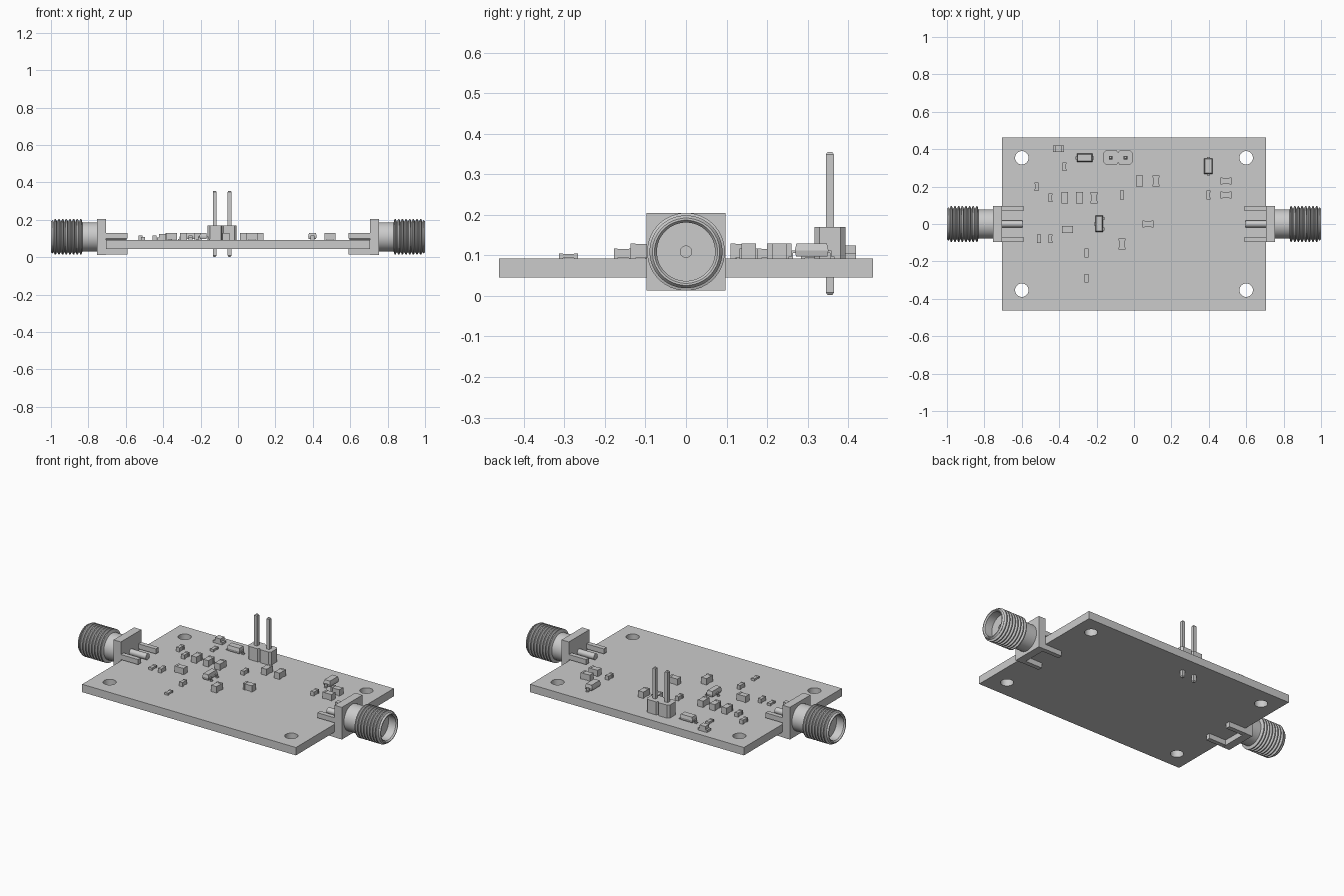
import bpy, bmesh, math
from mathutils import Matrix, Vector

old = bpy.data.objects.get("Cube")
if old:
    bpy.data.objects.remove(old, do_unlink=True)

grey = bpy.data.materials.new("plain_grey")
grey.use_nodes = True
grey.diffuse_color = (0.6, 0.6, 0.6, 1)
grey.node_tree.nodes["Principled BSDF"].inputs["Base Color"].default_value = (0.6, 0.6, 0.6, 1)

TOP, BOTTOM = 0.092, 0.045      # board surfaces
AXIS = 0.109                    # connector axis height


def finish(name, bm, smooth=False):
    bmesh.ops.recalc_face_normals(bm, faces=bm.faces)
    mesh = bpy.data.meshes.new(name)
    bm.to_mesh(mesh)
    bm.free()
    mesh.materials.append(grey)
    ob = bpy.data.objects.new(name, mesh)
    bpy.context.collection.objects.link(ob)
    if smooth:
        bpy.ops.object.select_all(action='DESELECT')
        ob.select_set(True)
        bpy.context.view_layer.objects.active = ob
        bpy.ops.object.shade_smooth_by_angle(angle=math.radians(30))
    return ob


def add_box(bm, x, y, z, matrix=Matrix()):
    """Box from (min, max) pairs."""
    size = [b - a for a, b in (x, y, z)]
    mid = [(a + b) / 2 for a, b in (x, y, z)]
    bmesh.ops.create_cube(bm, size=1, matrix=matrix @ Matrix.Translation(mid) @ Matrix.Diagonal((*size, 1)))


def add_lathe(bm, profile, sides, matrix):
    """Revolve (height, radius) points about local z and cap both ends."""
    rings = []
    for h, r in profile:
        ring = []
        for i in range(sides):
            a = 2 * math.pi * (i + 0.5) / sides
            ring.append(bm.verts.new(matrix @ Vector((r * math.cos(a), r * math.sin(a), h))))
        rings.append(ring)
    for a, b in zip(rings, rings[1:]):
        for i in range(sides):
            j = (i + 1) % sides
            bm.faces.new((a[i], a[j], b[j], b[i]))
    bm.faces.new(rings[0])
    bm.faces.new(rings[-1])


def add_prism(bm, outline, z0, z1, matrix=Matrix()):
    """Extrude a flat outline between two heights."""
    low = [bm.verts.new(matrix @ Vector((x, y, z0))) for x, y in outline]
    face = bm.faces.new(low)
    top = bmesh.ops.extrude_face_region(bm, geom=[face])["geom"]
    verts = [v for v in top if isinstance(v, bmesh.types.BMVert)]
    bmesh.ops.translate(bm, verts=verts, vec=Vector((0, 0, z1 - z0)))


def place(x, y, degrees=0):
    return Matrix.Translation((x, y, TOP)) @ Matrix.Rotation(math.radians(degrees), 4, 'Z')


# Circuit board with four mounting holes
bm = bmesh.new()
add_box(bm, (-0.706, 0.706), (-0.462, 0.462), (BOTTOM, TOP))
board = finish("circuit_board", bm)
bm = bmesh.new()
for x in (-0.6, 0.6):
    for y in (-0.354, 0.354):
        add_lathe(bm, [(0, 0.036), (0.2, 0.036)], 32, Matrix.Translation((x, y, 0)))
cutter = finish("hole_cutter", bm)
cutter.hide_render = True
cut = board.modifiers.new("holes", 'BOOLEAN')
cut.operation, cut.object, cut.solver = 'DIFFERENCE', cutter, 'EXACT'
bpy.context.view_layer.objects.active = board
bpy.ops.object.modifier_apply(modifier=cut.name)
bpy.data.objects.remove(cutter, do_unlink=True)
board.select_set(True)
bpy.ops.object.shade_smooth_by_angle(angle=math.radians(30))

# Threaded barrel profile: neck, ridges, chamfered rim, bore and contact hole
barrel = [(0.75, 0.078), (0.832, 0.078)]
ridges, start, pitch = 8, 0.832, 0.0195
for i in range(ridges):
    h = start + i * pitch
    barrel += [(h + 0.005, 0.096), (h + 0.011, 0.096), (h + 0.016, 0.083), (h + pitch, 0.083)]
barrel += [(0.99, 0.09), (1.0, 0.083), (1.0, 0.078), (0.992, 0.072), (0.944, 0.072),
           (0.944, 0.014), (0.88, 0.014)]

# Edge connectors, one at each end
for side, turn in (("left", 0), ("right", math.pi)):
    spin = Matrix.Rotation(turn, 4, 'Z')
    along = spin @ Matrix.Translation((0, 0, AXIS)) @ Matrix.Rotation(math.pi / 2, 4, 'Y')
    bm = bmesh.new()
    add_lathe(bm, barrel, 40, along)
    finish(side + "_connector_barrel", bm, True)
    bm = bmesh.new()
    add_box(bm, (0.706, 0.754), (-0.097, 0.097), (0.013, 0.205), spin)
    for y in ((-0.097, -0.07), (0.07, 0.097)):
        add_box(bm, (0.592, 0.708), y, (0.1, 0.13), spin)
        add_box(bm, (0.592, 0.708), y, (0.014, BOTTOM), spin)
    finish(side + "_connector_flange", bm)
    bm = bmesh.new()
    add_lathe(bm, [(0.597, 0.018), (0.708, 0.018)], 20, along)
    finish(side + "_connector_pin", bm, True)

# Two-pin header: chamfered housing and tapered square pins
bm = bmesh.new()
w, d, c = 0.077, 0.038, 0.012
half = [(0, d - c), (c * 0.6, d), (w - c, d), (w, d - c)]
right = half + [(x, -y) for x, y in reversed(half)]
outline = right + [(-x, -y) for x, y in right[1:-1]]
outline = right + [(-x, y) for x, y in reversed(right[1:-1])]
add_prism(bm, outline, 0, 0.078, place(-0.085, 0.355))
finish("header_housing", bm)
bm = bmesh.new()
for x in (-0.125, -0.045):
    add_lathe(bm, [(0.002, 0.008), (0.008, 0.014), (0.349, 0.014), (0.355, 0.008)], 4,
              Matrix.Translation((x, 0.355, 0)))
finish("header_pins", bm)


def chip(name, x, y, length, width, height, degrees):
    """Chip part: a body with slightly larger end caps."""
    bm = bmesh.new()
    m, l, w, cap, t = place(x, y, degrees), length / 2, width / 2, length * 0.2, 0.0015
    add_box(bm, (cap - l, l - cap), (t - w, w - t), (t, height - t), m)
    add_box(bm, (-l, cap - l), (-w, w), (0, height), m)
    add_box(bm, (l - cap, l), (-w, w), (0, height), m)
    finish(name, bm)


# Large chips: position and turn
for i, (x, y, deg) in enumerate([
        (-0.37, 0.14, 90), (-0.291, 0.14, 90), (-0.214, 0.14, 90), (0.03, 0.23, 90),
        (0.117, 0.23, 90), (0.075, 0, 0), (-0.356, -0.03, 0), (-0.064, -0.107, 90),
        (0.492, 0.23, 0), (0.492, 0.155, 0)]):
    chip(f"large_chip_{i + 1}", x, y, 0.06, 0.036, 0.038, deg)

# Small chips, all turned the same way
for i, (x, y, h) in enumerate([
        (-0.372, 0.307, 0.015), (-0.521, 0.2, 0.025), (-0.447, 0.14, 0.025),
        (-0.508, -0.078, 0.015), (-0.447, -0.078, 0.025), (-0.254, -0.155, 0.025),
        (-0.254, -0.29, 0.013), (-0.064, 0.155, 0.025), (0.398, 0.155, 0.025)]):
    chip(f"small_chip_{i + 1}", x, y, 0.046, 0.022, h, 90)

# Indicator lamp: flat base with a raised lens
bm = bmesh.new()
m = place(-0.403, 0.402)
add_box(bm, (-0.03, 0.03), (-0.018, 0.018), (0, 0.014), m)
add_box(bm, (-0.019, 0.019), (-0.018, 0.018), (0.014, 0.033), m)
finish("indicator_lamp", bm)


def package(name, x, y, degrees, length, width, leads):
    """Moulded body with sloped sides and bent leads at (x side, y)."""
    bm = bmesh.new()
    m, l, w = place(x, y, degrees), length / 2, width / 2
    rings = []
    for h, s in ((0.005, 0.003), (0.02, 0), (0.038, 0.004)):
        rings.append([bm.verts.new(m @ Vector((a * (l - s), b * (w - s), h)))
                      for a, b in ((1, 1), (-1, 1), (-1, -1), (1, -1))])
    for a, b in zip(rings, rings[1:]):
        for i in range(4):
            j = (i + 1) % 4
            bm.faces.new((a[i], a[j], b[j], b[i]))
    bm.faces.new(rings[0])
    bm.faces.new(rings[-1])
    for s, ly in leads:
        for r0, r1, z in ((-0.004, 0.008, (0.014, 0.02)), (0.004, 0.008, (0, 0.02)),
                          (0.004, 0.015, (0, 0.005))):
            xs = sorted((s * (l + r0), s * (l + r1)))
            add_box(bm, xs, (ly - 0.008, ly + 0.008), z, m)
    finish(name, bm)


package("front_diode", -0.264, 0.354, 0, 0.083, 0.045, [(1, 0), (-1, 0)])
package("side_diode", 0.398, 0.31, 90, 0.083, 0.045, [(1, 0), (-1, 0)])
package("transistor", -0.186, 0.001, 0, 0.04, 0.087, [(1, 0.028), (1, -0.028), (-1, 0)])
